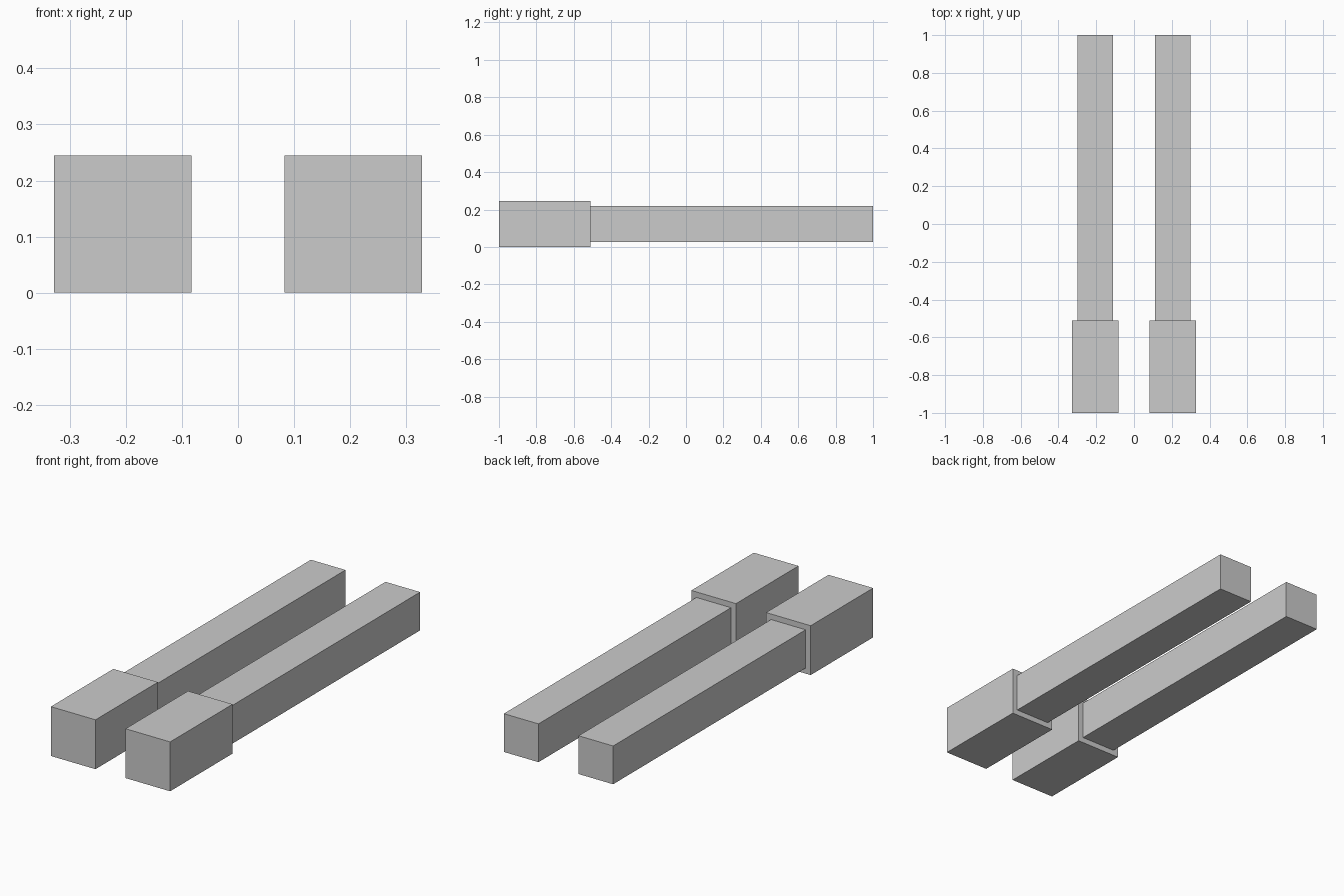
import bpy

cube = bpy.data.objects.get("Cube")
if cube:
    bpy.data.objects.remove(cube, do_unlink=True)

GREY = (0.6, 0.6, 0.6, 1.0)
mat = bpy.data.materials.new("light_grey")
mat.use_nodes = True
mat.diffuse_color = GREY
mat.node_tree.nodes["Principled BSDF"].inputs["Base Color"].default_value = GREY

SPACING = 0.205   # distance of each bar from the centre line
GRIP = 0.245      # thickness of the grip block
BAR = 0.19        # thickness of the long bar
JOINT = -0.51     # where grip and bar meet


def square_bar(name, x, thickness, y_start, y_end):
    """Square-section block lying along y, centred on the grip's mid height."""
    bpy.ops.mesh.primitive_cube_add(size=1, location=(x, (y_start + y_end) / 2, GRIP / 2))
    obj = bpy.context.object
    obj.name = name
    obj.scale = (thickness, y_end - y_start, thickness)
    bpy.ops.object.transform_apply(location=False, rotation=False, scale=True)
    obj.data.materials.append(mat)


# Matching pair, each a thick grip with a thinner bar behind it
for side, sign in (("left", 1), ("right", -1)):
    square_bar(side + "_grip", sign * SPACING, GRIP, -1, JOINT)
    square_bar(side + "_bar", sign * SPACING, BAR, JOINT, 1)
